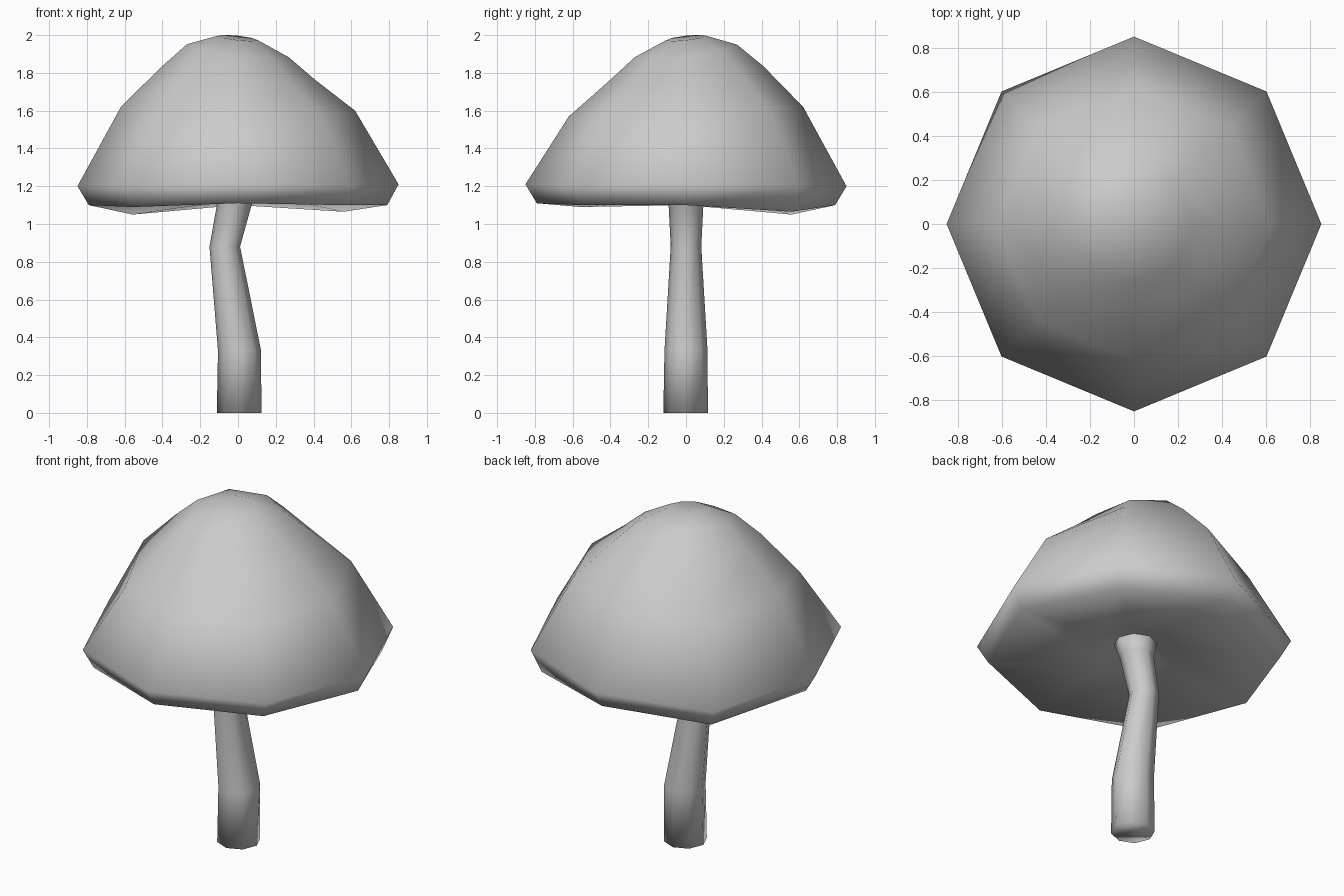
import bpy, bmesh
from math import cos, sin, pi

cube = bpy.data.objects.get("Cube")
if cube:
    bpy.data.objects.remove(cube, do_unlink=True)

SIDES = 8

grey = bpy.data.materials.new("plain_grey")
grey.use_nodes = True
grey.diffuse_color = (0.6, 0.6, 0.6, 1)
grey.node_tree.nodes["Principled BSDF"].inputs["Base Color"].default_value = (0.6, 0.6, 0.6, 1)


def ring(bm, radius, heights, cx=0, cy=0):
    """Eight-sided ring; heights is one value or one per corner."""
    if not isinstance(heights, (list, tuple)):
        heights = [heights] * SIDES
    return [bm.verts.new((cx + radius * cos(2 * pi * i / SIDES),
                          cy + radius * sin(2 * pi * i / SIDES), z))
            for i, z in enumerate(heights)]


def tilted(z, dx, dy):
    """Corner heights of a ring leaning by dx and dy."""
    return [z + dx * cos(2 * pi * i / SIDES) + dy * sin(2 * pi * i / SIDES)
            for i in range(SIDES)]


def loft(name, rings, tip=None):
    """Skin the rings from bottom to top and close both ends."""
    bm = bmesh.new()
    loops = [ring(bm, *r) for r in rings]
    for low, high in zip(loops, loops[1:]):
        for i in range(SIDES):
            j = (i + 1) % SIDES
            bm.faces.new((low[i], low[j], high[j], high[i]))
    bm.faces.new(loops[0][::-1])
    if tip:
        apex = bm.verts.new(tip)
        for i in range(SIDES):
            bm.faces.new((loops[-1][i], loops[-1][(i + 1) % SIDES], apex))
    else:
        bm.faces.new(loops[-1])
    bmesh.ops.recalc_face_normals(bm, faces=bm.faces)
    mesh = bpy.data.meshes.new(name)
    bm.to_mesh(mesh)
    bm.free()
    mesh.materials.append(grey)
    mesh.shade_smooth()
    obj = bpy.data.objects.new(name, mesh)
    bpy.context.collection.objects.link(obj)
    return obj


# Cap: underside, uneven rim, lumpy shoulder, leaning crown
loft("cap", [
    (0.11, 1.18, -0.01),
    (0.25, 1.13),
    (0.79, [1.10, 1.065, 1.10, 1.05, 1.10, 1.09, 1.11, 1.10]),
    (0.85, [1.21, 1.20, 1.20, 1.15, 1.20, 1.20, 1.21, 1.20]),
    (0.62, [1.60, 1.61, 1.62, 1.56, 1.62, 1.55, 1.57, 1.58]),
    (0.41, tilted(1.795, -0.033, 0.04)),
    (0.27, tilted(1.917, -0.035, 0.033)),
    (0.105, tilted(1.985, -0.012, 0.012)),
], tip=(0, 0, 1.98))

# Stem: bent and flaring into the cap
loft("stem", [
    (0.118, 0.0, 0.006, -0.002),
    (0.114, 0.33, 0.008),
    (0.081, 0.88, -0.07),
    (0.092, 1.10, -0.02),
    (0.12, 1.19, -0.01),
])
